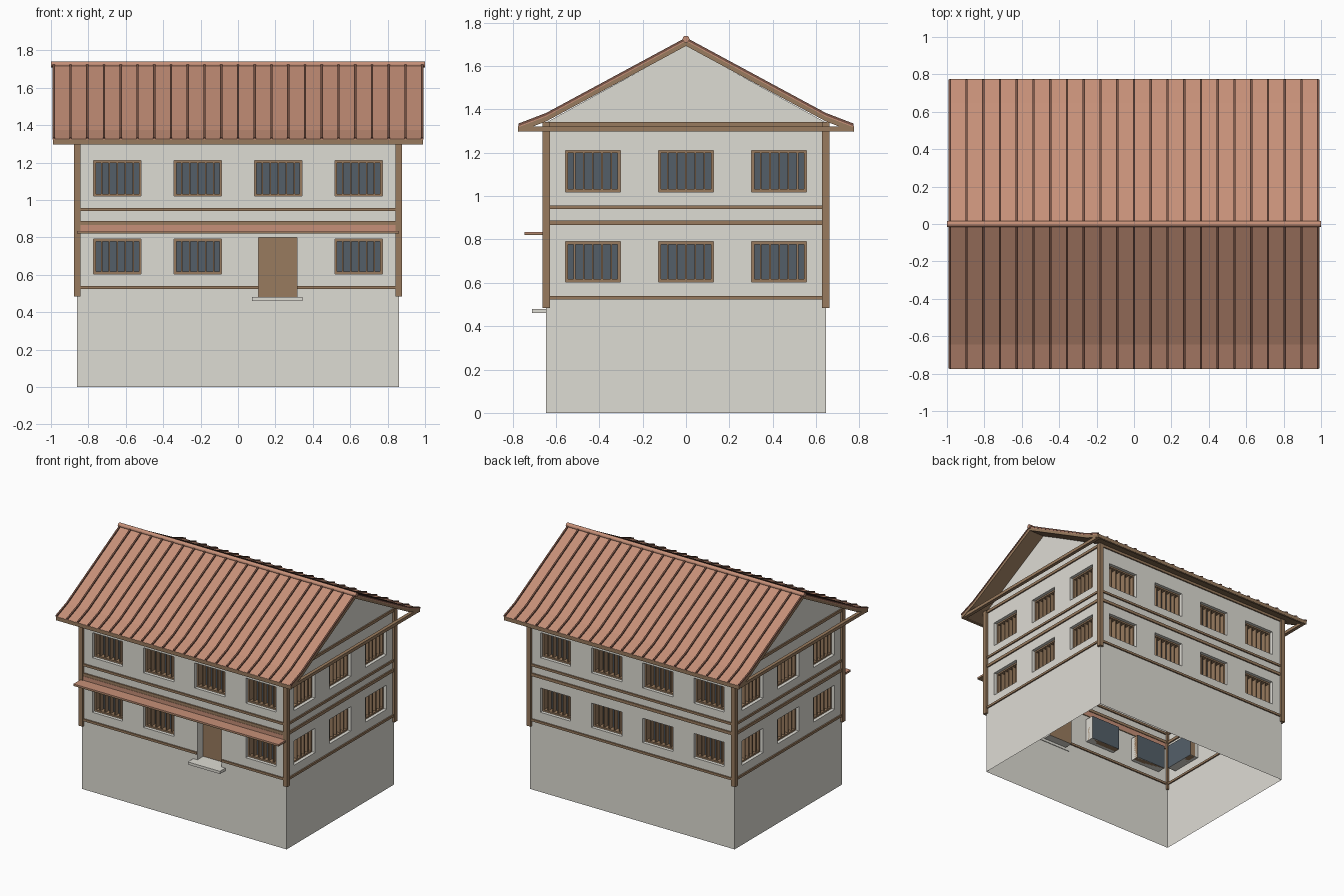
import bpy, bmesh, math
from mathutils import Matrix, Vector

if "Cube" in bpy.data.objects:
    bpy.data.objects.remove(bpy.data.objects["Cube"])


def material(name, rgb):
    m = bpy.data.materials.new(name)
    lin = [(c / 255 / 12.92) if c < 10 else ((c / 255 + 0.055) / 1.055) ** 2.4 for c in rgb]
    m.diffuse_color = (*lin, 1)
    m.use_nodes = True
    m.node_tree.nodes["Principled BSDF"].inputs["Base Color"].default_value = m.diffuse_color
    return m


PLASTER = material("plaster", (222, 220, 212))
WOOD = material("brown_wood", (153, 123, 94))
GLASS = material("dark_glass", (84, 95, 105))
TILE = material("roof_red", (198, 144, 120))
SEAM = material("roof_seam_brown", (122, 84, 70))

HX, HY = 0.86, 0.645      # wall half sizes
EAVE = 1.34
RECESS = 0.07


def finish(bm, name, mats, recalc=True):
    if recalc:
        bmesh.ops.recalc_face_normals(bm, faces=bm.faces[:])
    me = bpy.data.meshes.new(name)
    bm.to_mesh(me)
    bm.free()
    for m in mats:
        me.materials.append(m)
    ob = bpy.data.objects.new(name, me)
    bpy.context.collection.objects.link(ob)
    return ob


def add_box(bm, x0, x1, y0, y1, z0, z1, mat=Matrix()):
    c = Vector(((x0 + x1) / 2, (y0 + y1) / 2, (z0 + z1) / 2))
    m = mat @ Matrix.Translation(c) @ Matrix.Diagonal((x1 - x0, y1 - y0, z1 - z0, 1))
    bmesh.ops.create_cube(bm, size=1, matrix=m)


def box(name, mat, *dims):
    bm = bmesh.new()
    add_box(bm, *dims)
    return finish(bm, name, [mat])


def add_prism(bm, profile, x0, x1):
    """Extrude a (y, z) profile along x."""
    a = [bm.verts.new((x0, y, z)) for y, z in profile]
    b = [bm.verts.new((x1, y, z)) for y, z in profile]
    n = len(profile)
    for i in range(n):
        j = (i + 1) % n
        bm.faces.new((a[i], a[j], b[j], b[i]))
    # end caps as quads between upper and lower line
    for i in range(n // 2 - 1):
        for v in (a, b):
            bm.faces.new((v[i], v[i + 1], v[n - 2 - i], v[n - 1 - i]))


# Each side: rotation, half width, distance, openings (u0, u1, z0, z1, material slot)
ROWS = ((0.605, 0.79), (1.02, 1.21))
sides = []
for k, name in enumerate(("front", "right", "back", "left")):
    half, dist = (HX, HY) if k % 2 == 0 else (HY, HX)
    centres = (-0.645, -0.215, 0.215, 0.645) if k % 2 == 0 else (-0.43, 0, 0.43)
    w = 0.127
    holes = [(c - w, c + w, z0, z1, 1) for c in centres for z0, z1 in ROWS]
    if k == 0:
        holes = [h for h in holes if not (0 < h[0] < 0.2 and h[2] < 0.7)]
        holes.append((0.11, 0.315, 0.48, 0.80, 2))
    sides.append((name, Matrix.Rotation(k * math.pi / 2, 4, 'Z'), half, dist, holes))

# Walls: thin shell, open below, with recessed window and door panels
bm = bmesh.new()
for name, rot, half, dist, holes in sides:
    def quad(pts, slot=0):
        f = bm.faces.new([bm.verts.new(rot @ Vector((u, -dist + d, z))) for u, d, z in pts])
        f.material_index = slot
    us = sorted({-half, half} | {h[0] for h in holes} | {h[1] for h in holes})
    zs = sorted({0, EAVE} | {h[2] for h in holes} | {h[3] for h in holes})
    for u0, u1 in zip(us, us[1:]):
        for z0, z1 in zip(zs, zs[1:]):
            um, zm = (u0 + u1) / 2, (z0 + z1) / 2
            if not any(h[0] < um < h[1] and h[2] < zm < h[3] for h in holes):
                quad([(u0, 0, z0), (u1, 0, z0), (u1, 0, z1), (u0, 0, z1)])
    for u0, u1, z0, z1, slot in holes:
        ring = [(u0, z0), (u1, z0), (u1, z1), (u0, z1)]
        quad([(u, RECESS, z) for u, z in ring], slot)
        for i in range(4):
            (a, b), (c, d) = ring[i], ring[(i + 1) % 4]
            quad([(a, 0, b), (c, 0, d), (c, RECESS, d), (a, RECESS, b)])
    if half == HY:      # gable triangle
        quad([(-half, 0, EAVE), (half, 0, EAVE), (0, 0, 1.695)])
bmesh.ops.remove_doubles(bm, verts=bm.verts[:], dist=0.0005)
finish(bm, "walls", [PLASTER, GLASS, WOOD], recalc=False)

# Window frames with bars, and horizontal wall beams
for name, rot, half, dist, holes in sides:
    bm = bmesh.new()
    for u0, u1, z0, z1, slot in holes:
        if slot != 1:
            continue
        d0, d1, t = -dist + 0.025, -dist + RECESS - 0.002, 0.012
        add_box(bm, u0, u0 + t, d0, d1, z0, z1, rot)
        add_box(bm, u1 - t, u1, d0, d1, z0, z1, rot)
        add_box(bm, u0 + t, u1 - t, d0, d1, z0, z0 + t, rot)
        add_box(bm, u0 + t, u1 - t, d0, d1, z1 - t, z1, rot)
        for i in range(1, 6):
            c = u0 + (u1 - u0) * i / 6
            add_box(bm, c - 0.004, c + 0.004, d0 + 0.005, d1, z0 + t, z1 - t, rot)
    finish(bm, name + "_window_frames", [WOOD])

    bm = bmesh.new()
    for z0, z1 in ((0.523, 0.54), (0.866, 0.888), (0.941, 0.958), (1.322, 1.343)):
        spans = [(-half, half)]
        if name == "front" and z0 < 0.6:
            spans = [(-half, 0.11), (0.315, half)]
        for a, b in spans:
            add_box(bm, a, b, -dist - 0.01, -dist + 0.01, z0, z1, rot)
    finish(bm, name + "_wall_beams", [WOOD])

# Corner posts
for sx in (-1, 1):
    for sy in (-1, 1):
        x, y, r = sx * HX, sy * HY, 0.017
        box("corner_post", WOOD, x - r, x + r, y - r, y + r, 0.483, 1.342)

# Door step and front canopy
box("door_step", PLASTER, 0.075, 0.345, -0.71, -0.64, 0.46, 0.48)
box("canopy_board", WOOD, -0.862, 0.862, -0.745, -0.64, 0.82, 0.828)
box("canopy_cover", TILE, -0.862, 0.862, -0.745, -0.64, 0.828, 0.835)
box("canopy_wall_strip", TILE, -0.845, 0.845, -0.657, -0.64, 0.835, 0.866)

# Roof: flared profile, stacked as boarding, covering and seams
LINE = [(-0.773, 1.318), (-0.645, 1.367), (0, 1.715), (0.645, 1.367), (0.773, 1.318)]


def band(lo, hi):
    return [(y, z + hi) for y, z in LINE] + [(y, z + lo) for y, z in reversed(LINE)]


for name, mat, lo, hi in (("roof_boarding", WOOD, -0.022, 0), ("roof_covering", TILE, 0, 0.007)):
    bm = bmesh.new()
    add_prism(bm, band(lo, hi), -0.988, 0.988)
    finish(bm, name, [mat])

bm = bmesh.new()
for i in range(23):
    x = -0.985 + 1.97 * i / 22
    add_prism(bm, band(0.005, 0.017), x - 0.006, x + 0.006)
finish(bm, "roof_seams", [SEAM])

# Ridge cap
bm = bmesh.new()
bmesh.ops.create_cone(bm, cap_ends=True, segments=12, radius1=0.016, radius2=0.016, depth=2.0,
                      matrix=Matrix.Translation((0, 0, 1.724)) @ Matrix.Rotation(math.pi / 2, 4, 'Y'))
ridge = finish(bm, "ridge_cap", [TILE])
for p in ridge.data.polygons:
    p.use_smooth = len(p.vertices) == 4

# Eave boards and tie beams across the gable ends
for s in (-1, 1):
    y = s * 0.765
    box("eave_board", WOOD, -0.986, 0.986, y - 0.009, y + 0.009, 1.298, 1.323)
    x = s * 0.972
    box("gable_tie_beam", WOOD, x - 0.013, x + 0.013, -0.76, 0.76, 1.298, 1.322)
